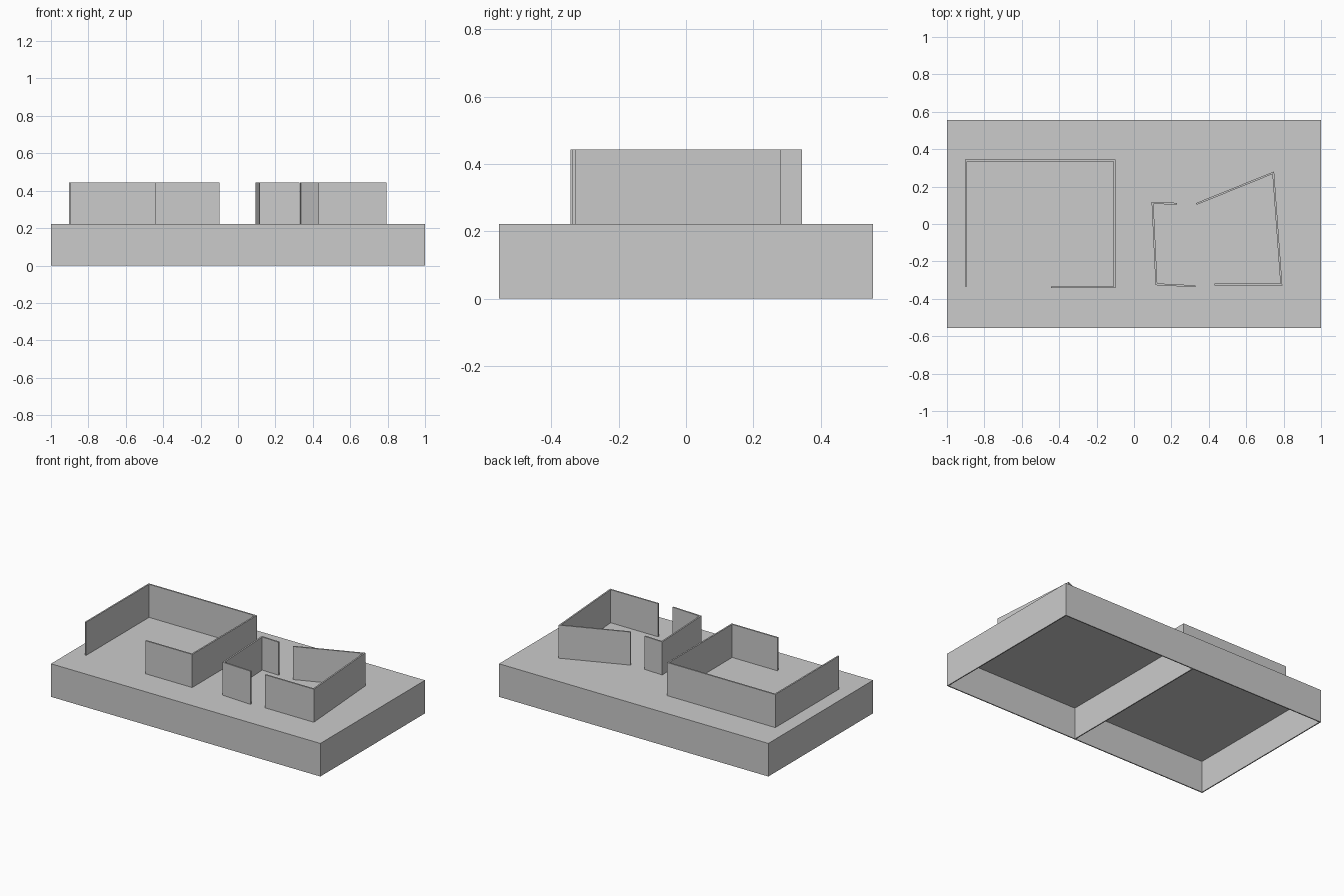
import bpy, bmesh
from mathutils import Vector

if "Cube" in bpy.data.objects:
    bpy.data.objects.remove(bpy.data.objects["Cube"])

T = 0.01           # sheet thickness
BASE_H = 0.222     # base height
TOP = 0.444        # top of the walls


def finish(name, bm):
    bmesh.ops.recalc_face_normals(bm, faces=bm.faces)
    mesh = bpy.data.meshes.new(name)
    bm.to_mesh(mesh)
    bm.free()
    obj = bpy.data.objects.new(name, mesh)
    bpy.context.collection.objects.link(obj)
    return obj


def wall(name, points):
    """Mitred wall along an outer outline; thickness goes to the right of travel."""
    pts = [Vector(p) for p in points]
    dirs = [(b - a).normalized() for a, b in zip(pts, pts[1:])]
    norms = [Vector((d.y, -d.x)) for d in dirs]
    inner = []
    for i, p in enumerate(pts):
        n0, n1 = norms[max(i - 1, 0)], norms[min(i, len(norms) - 1)]
        inner.append(p + (n0 + n1) * (T / (1 + n0.dot(n1))))
    outline = pts + inner[::-1]
    bm = bmesh.new()
    face = bm.faces.new([bm.verts.new((p.x, p.y, BASE_H)) for p in outline])
    ext = bmesh.ops.extrude_face_region(bm, geom=[face], use_keep_orig=True)
    for v in ext["geom"]:
        if isinstance(v, bmesh.types.BMVert):
            v.co.z = TOP
    return finish(name, bm)


# Base: slab with two open pockets underneath, parted by a thin rib
bm = bmesh.new()
bmesh.ops.create_cube(bm, size=1)
for v in bm.verts:
    v.co = Vector((v.co.x * 2, v.co.y * 1.11, (v.co.z + 0.5) * BASE_H))
bmesh.ops.bisect_plane(bm, geom=bm.verts[:] + bm.edges[:] + bm.faces[:],
                       plane_co=(0, 0, 0), plane_no=(1, 0, 0))
bm.normal_update()
bottom = [f for f in bm.faces if f.normal.z < -0.5]
bmesh.ops.inset_individual(bm, faces=bottom, thickness=T)
for f in bottom:
    for v in f.verts:
        if abs(v.co.x) < 0.1:
            v.co.x *= 0.5
pockets = bmesh.ops.extrude_discrete_faces(bm, faces=bottom)["faces"]
for f in pockets:
    for v in f.verts:
        v.co.z = BASE_H - T
finish("base", bm)

# Large room with a front opening
wall("large_room_wall", [(-0.445, -0.343), (-0.1, -0.343), (-0.1, 0.344),
                         (-0.904, 0.344), (-0.904, -0.334)][::-1])

# Crooked small room with a front and a back opening
wall("small_room_left_wall", [(0.329, -0.338), (0.115, -0.327),
                              (0.094, 0.118), (0.23, 0.113)])
wall("small_room_right_wall", [(0.332, 0.112), (0.749, 0.281),
                               (0.793, -0.328), (0.43, -0.328)])
